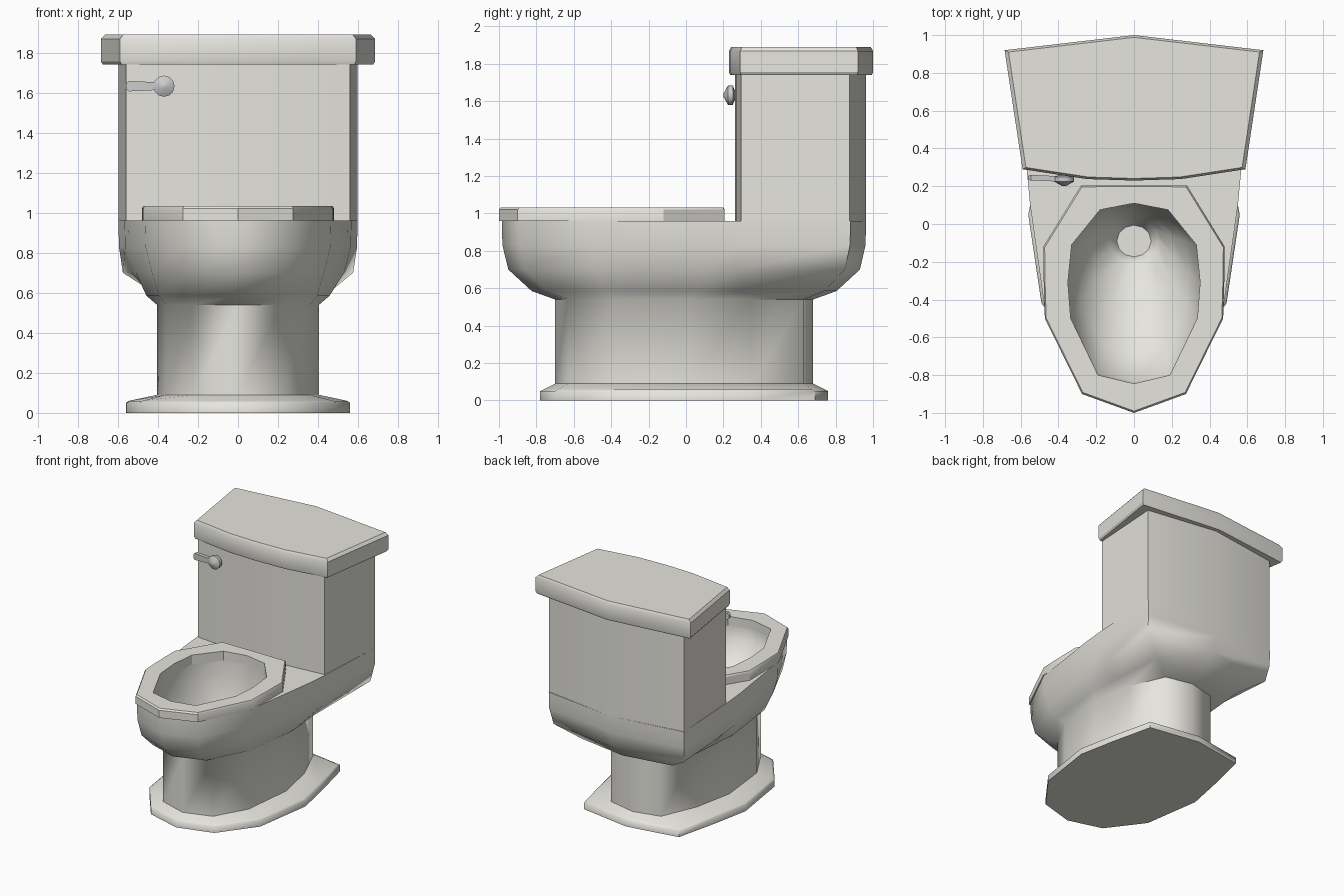
import bpy, bmesh, math

if "Cube" in bpy.data.objects:
    bpy.data.objects.remove(bpy.data.objects["Cube"])


def material(name, rgb):
    m = bpy.data.materials.new(name)
    m.diffuse_color = (*rgb, 1)
    m.use_nodes = True
    m.node_tree.nodes["Principled BSDF"].inputs["Base Color"].default_value = m.diffuse_color
    return m


china = material("ivory_china", (0.79, 0.78, 0.73))
metal = material("grey_metal", (0.58, 0.58, 0.60))


def finish(name, bm, mat, angle):
    bmesh.ops.recalc_face_normals(bm, faces=bm.faces)
    me = bpy.data.meshes.new(name)
    bm.to_mesh(me)
    bm.free()
    ob = bpy.data.objects.new(name, me)
    bpy.context.collection.objects.link(ob)
    me.materials.append(mat)
    bpy.ops.object.select_all(action='DESELECT')
    ob.select_set(True)
    bpy.context.view_layer.objects.active = ob
    bpy.ops.object.shade_smooth_by_angle(angle=math.radians(angle))
    return ob


def loft(name, rings, caps=(True, True), closed=False, angle=30):
    """rings: (half outline from front centre round +x to back centre, z)."""
    bm = bmesh.new()
    loops = []
    for half, z in rings:
        full = half + [(-x, y) for x, y in half[-2:0:-1]]
        loops.append([bm.verts.new((x, y, z)) for x, y in full])
    n = len(loops[0])
    pairs = list(zip(loops, loops[1:]))
    if closed:
        pairs.append((loops[-1], loops[0]))
    for a, b in pairs:
        for i in range(n):
            j = (i + 1) % n
            bm.faces.new((a[i], a[j], b[j], b[i]))
    if not closed:
        if caps[0]:
            bm.faces.new(loops[0][::-1])
        if caps[1]:
            bm.faces.new(loops[-1])
    return finish(name, bm, china, angle)


def scaled(half, s, cy, sy=None):
    return [(x * s, cy + (y - cy) * (sy or s)) for x, y in half]


def mix(a, b, t):
    return [(p[0] + (q[0] - p[0]) * t, p[1] + (q[1] - p[1]) * t) for p, q in zip(a, b)]


# Bowl body: foot flange, column, flared bowl, deck and hollow basin in one loft
foot = [(0, -.78), (.28, -.70), (.49, -.42), (.56, .05), (.50, .35), (.42, .69), (0, .76)]
column = [(0, -.70), (.22, -.63), (.36, -.38), (.405, .03), (.34, .35), (.22, .63), (0, .68)]
belly = [(0, -.95), (.25, -.86), (.43, -.48), (.51, .10), (.53, .28), (.575, .85), (0, .93)]
rim = [(0, -.985), (.27, -.89), (.465, -.50), (.55, .10), (.567, .28), (.597, .88), (0, .963)]
hole = [(0, -.845), (.19, -.80), (.335, -.50), (.35, -.31), (.33, -.11), (.18, .075), (0, .11)]
drain = [(.13 * math.sin(k * math.pi / 6), -.09 - .12 * math.cos(k * math.pi / 6)) for k in range(7)]
loft("bowl_body", [
    (foot, 0), (foot, .05), (scaled(foot, .975, 0), .06),
    (column, .09), (column, .54),
    (mix(column, belly, .5), .585), (belly, .70),
    (mix(belly, rim, .9), .83), (rim, .96),
    (hole, .96), (scaled(hole, .99, -.2), .86),
    (mix(hole, drain, .25), .72), (mix(hole, drain, .62), .58),
    (drain, .50), (scaled(drain, .7, -.09), .42)], angle=62)

# Seat ring
outer = [(0, -1), (.275, -.90), (.472, -.50), (.478, -.30), (.48, -.12), (.28, .205), (0, .207)]
loft("seat", [(outer, .96), (outer, 1.02), (scaled(outer, .985, -.35), 1.033),
              (hole, 1.033), (hole, .96)], closed=True)

# Tank
tank = [(0, .262), (.25, .267), (.56, .295), (.597, .875), (0, .963)]
loft("tank", [(tank, .96), (tank, 1.75)], caps=(False, False))

# Tank lid with a small bevel
lid = [(0, .23), (.25, .238), (.59, .29), (.685, .92), (0, 1.0)]
loft("tank_lid", [(scaled(lid, .985, .6), 1.74), (lid, 1.755), (lid, 1.868),
                  (scaled(lid, .97, .6), 1.89)])

# Flush lever: pointed round knob and tapered arm
bm = bmesh.new()
profile = [(.025, .285), (.03, .258), (.053, .25), (.053, .225), (.008, .20)]
kx, kz, sides = -.37, 1.632, 12
knob = [[bm.verts.new((kx + r * math.cos(i * math.tau / sides), y,
                       kz + r * math.sin(i * math.tau / sides)))
         for i in range(sides)] for r, y in profile]
for a, b in zip(knob, knob[1:]):
    for i in range(sides):
        j = (i + 1) % sides
        bm.faces.new((a[i], a[j], b[j], b[i]))
bm.faces.new(knob[0])
bm.faces.new(knob[-1])
arm = []
for x, h, y0, y1 in [(-.56, .012, .235, .255), (-.545, .026, .23, .26),
                     (-.46, .022, .228, .256), (-.38, .018, .222, .252)]:
    arm.append([bm.verts.new((x, y, kz + z))
                for y, z in [(y0, -h), (y1, -h), (y1, h), (y0, h)]])
for a, b in zip(arm, arm[1:]):
    for i in range(4):
        j = (i + 1) % 4
        bm.faces.new((a[i], a[j], b[j], b[i]))
bm.faces.new(arm[0])
bm.faces.new(arm[-1])
finish("flush_lever", bm, metal, 35)
